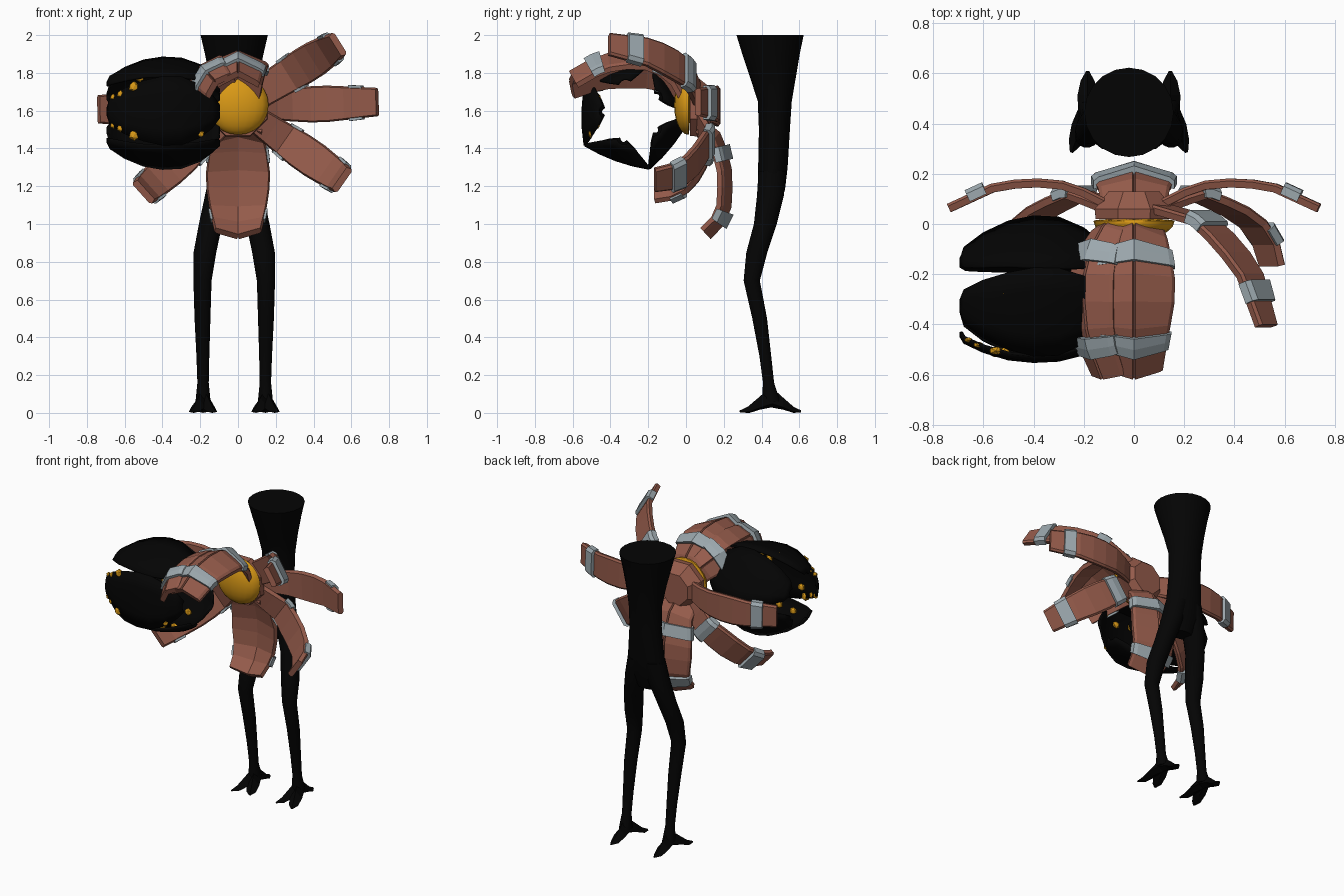
import bpy, bmesh, math
from mathutils import Vector

cube = bpy.data.objects.get("Cube")
if cube:
    bpy.data.objects.remove(cube, do_unlink=True)


def material(name, rgb):
    m = bpy.data.materials.new(name)
    m.use_nodes = True
    m.diffuse_color = (*rgb, 1)
    bsdf = m.node_tree.nodes["Principled BSDF"]
    bsdf.inputs["Base Color"].default_value = (*rgb, 1)
    bsdf.inputs["Roughness"].default_value = 0.8
    return m


WOOD = material("brown wood", (0.3, 0.105, 0.07))
STEEL = material("grey steel", (0.34, 0.4, 0.43))
GOLD = material("gold", (0.7, 0.32, 0.008))
BLACK = material("black", (0.0012, 0.0012, 0.0012))


def finish(name, bm, mat, smooth=False):
    bmesh.ops.recalc_face_normals(bm, faces=bm.faces)
    me = bpy.data.meshes.new(name)
    bm.to_mesh(me)
    bm.free()
    me.materials.append(mat)
    ob = bpy.data.objects.new(name, me)
    bpy.context.collection.objects.link(ob)
    if smooth:
        bpy.context.view_layer.objects.active = ob
        ob.select_set(True)
        bpy.ops.object.shade_smooth_by_angle(angle=math.radians(40))
        ob.select_set(False)
    return ob


def skin(bm, rings, closed=True):
    """Join rings of points with quads; closed rings get end caps."""
    vs = [[bm.verts.new(p) for p in r] for r in rings]
    n = len(vs[0])
    for a, b in zip(vs, vs[1:]):
        for i in range(n if closed else n - 1):
            j = (i + 1) % n
            bm.faces.new((a[i], a[j], b[j], b[i]))
    if closed:
        bm.faces.new(vs[0])
        bm.faces.new(vs[-1])


def ellipse(x, y, z, rx, ry, n=14):
    return [Vector((x + rx * math.cos(i * math.tau / n), y + ry * math.sin(i * math.tau / n), z))
            for i in range(n)]


# ---- plank petals around the hub ----
HUB = Vector((0, 0, 1.62))


def along(path, f):
    pts = [Vector(p) for p in path]
    lengths = [(b - a).length for a, b in zip(pts, pts[1:])]
    d = f * sum(lengths)
    for a, b, l in zip(pts, pts[1:], lengths):
        if d <= l or b is pts[-1]:
            return a + (b - a) * (d / l)
        d -= l


def petal(name, degrees, path, widths, ridge, bands, thick=0.036):
    a = math.radians(degrees)
    out, side = Vector((math.cos(a), 0, math.sin(a))), Vector((-math.sin(a), 0, math.cos(a)))

    def half_width(f):
        w0, w1, w2 = widths
        return w0 + (w1 - w0) * f / 0.5 if f < 0.5 else w1 + (w2 - w1) * (f - 0.5) / 0.5

    def place(f, section):
        p = along(path, f)
        t = (along(path, min(f + 0.05, 1)) - along(path, max(f - 0.05, 0))).normalized()
        ring = []
        for u, h in section:
            s, y = p.x - t.y * h, p.y + t.x * h
            ring.append(HUB + out * s + Vector((0, y, 0)) + side * u)
        return ring

    # wide petals are two ridged planks with a groove between, slim ones a single flat plank
    bm = bmesh.new()
    for k in (-1, 1) if ridge else (1,):
        rings = []
        for i in range(8):
            w = half_width(i / 7)
            edge = [(k * (w - 0.012), -ridge * 0.93), (k * w, -ridge - 0.01), (k * (w - 0.008), -ridge - thick)]
            if ridge:
                section = [(0, -0.014), (k * 0.006, 0)] + edge + [(0, -thick)]
            else:
                section = edge + [(-u, h) for u, h in reversed(edge)]
            rings.append(place(i / 7, section))
        skin(bm, rings)
    finish(name, bm, WOOD)

    bm = bmesh.new()
    for f0, f1 in bands:       # straps over the outer face
        rings = []
        for f in (f0, (f0 + f1) / 2, f1):
            w = half_width(f) + 0.008
            rings.append(place(f, [(-w, -ridge - 0.03), (-w, -ridge + 0.004), (-w + 0.02, -ridge + 0.02),
                                   (0, 0.02), (w - 0.02, -ridge + 0.02), (w, -ridge + 0.004),
                                   (w, -ridge - 0.03), (0, -0.025)]))
        skin(bm, rings)
    finish(name + "_bands", bm, STEEL)


TOP = [(.09, .05), (.17, .01), (.25, -.08), (.295, -.2), (.3, -.35), (.27, -.48), (.19, -.62)]
BOTTOM = [(.07, .1), (.15, .2), (.36, .25), (.55, .24), (.64, .195), (.7, .13)]
SIDE = [(.11, .1), (.25, .17), (.42, .185), (.56, .165), (.745, .08)]
LOWER = [(.11, .08), (.3, .14), (.48, .08), (.6, .01), (.67, -.08), (.69, -.16)]
UPPER = [(.12, .08), (.33, .03), (.46, -.07), (.565, -.2), (.64, -.4)]
SLIM = (.07, .1, .075)
NEAR, FAR = (.25, .36), (.76, .87)
petal("top_petal", 90, TOP, (.12, .17, .115), .065, (NEAR, FAR))
petal("upper_right_petal", 132, TOP, (.08, .125, .09), .03, (NEAR, FAR))
petal("upper_left_petal", 32, UPPER, (.08, .1, .068), 0, (NEAR, FAR))
petal("left_petal", 2, SIDE, SLIM, 0, (FAR,))
petal("right_petal", 181, SIDE, SLIM, 0, (FAR,))
petal("lower_left_petal", -35, LOWER, SLIM, 0, (NEAR, FAR))
petal("lower_right_petal", 222, LOWER, SLIM, 0, (NEAR, FAR))
petal("bottom_petal", -90, BOTTOM, (.13, .175, .125), .045, (NEAR, FAR))

# ---- hub and golden centre ----
bm = bmesh.new()
skin(bm, [[HUB + Vector((r * math.cos(i * math.tau / 8 + .39), y, r * math.sin(i * math.tau / 8 + .39)))
           for i in range(8)] for y, r in ((.02, .165), (.06, .17), (.13, .11))])
finish("hub", bm, WOOD)

bm = bmesh.new()
bmesh.ops.create_uvsphere(bm, u_segments=20, v_segments=12, radius=1)
for v in bm.verts:
    depth = .075 if v.co.y < 0 else .01
    v.co = Vector((v.co.x * .162, .012 + v.co.y * depth, 1.63 + v.co.z * .158))
finish("flower_centre", bm, GOLD, True)

# ---- dark open pod made of five curved blades ----
POD_Y, POD_Z = -.28, 1.59
STATIONS = [(-.69, .15, .02), (-.675, .175, .07), (-.6, .21, .12), (-.5, .24, .16), (-.4, .25, .182),
            (-.3, .245, .18), (-.2, .22, .14), (-.14, .19, .09), (-.1, .165, .035)]


def pod_point(degrees, x, r, u):
    a = math.radians(degrees)
    return Vector((x, POD_Y + r * math.cos(a) - u * math.sin(a), POD_Z + r * math.sin(a) + u * math.cos(a)))


def stud(bm, angle, x, r, u, size):
    got = bmesh.ops.create_icosphere(bm, subdivisions=1, radius=size)
    for v in got["verts"]:
        v.co.y *= .6
        v.co += pod_point(angle, x, r, u)


studs = bmesh.new()
for k in range(5):
    angle = 34 + 72 * k
    bm = bmesh.new()
    skin(bm, [[pod_point(angle, x, r + .018 * (1 - q * q), w * q) for q in (-1, -.5, 0, .5, 1)]
              for x, r, w in STATIONS], closed=False)
    blade = finish("pod_blade_%d" % (k + 1), bm, BLACK, True)
    mod = blade.modifiers.new("thickness", "SOLIDIFY")
    mod.thickness = .012
    mod.offset = 0
    # studs on the inner face of each blade
    for x, u in ((-.52, .07), (-.4, .09), (-.28, .07)):
        for flip in (-1, 1):
            stud(studs, angle, x, .23, u * flip, .026)

# studs set right through the front blade
for x, r, u, size in ((-.66, .185, .075, .018), (-.62, .205, .09, .022),
                      (-.55, .23, .128, .03), (-.2, .222, .12, .022)):
    for flip in (-1, 1):
        stud(studs, 178, x, r, u * flip, size)
finish("pod_studs", studs, GOLD)

# ---- torso, legs and clawed feet ----
MID = -.02
bm = bmesh.new()
skin(bm, [ellipse(MID, y, z, rx, ry, 20) for z, y, rx, ry in (
    (2, .445, .178, .178), (1.9, .45, .155, .152), (1.78, .46, .13, .122), (1.65, .47, .112, .09),
    (1.5, .468, .11, .082), (1.3, .46, .128, .078), (1.18, .452, .135, .072), (1.08, .44, .07, .05))])
finish("torso", bm, BLACK, True)

LEG = [(1.28, .055, .457, .072, .075), (1.15, .085, .447, .07, .073), (1, .125, .42, .062, .062),
       (.85, .155, .375, .06, .057), (.7, .168, .348, .048, .044), (.5, .168, .39, .042, .04),
       (.3, .166, .42, .034, .032), (.16, .165, .437, .03, .03), (.06, .165, .45, .04, .05)]
for k, word in ((1, "left"), (-1, "right")):
    bm = bmesh.new()
    skin(bm, [ellipse(MID + k * x, y, z, rx, ry) for z, x, y, rx, ry in LEG])
    finish(word + "_leg", bm, BLACK, True)

    bm = bmesh.new()
    ankle = Vector((MID + k * .165, .45, 0))
    for dx, dy in ((.065, -.165), (-.065, -.15), (0, .16)):
        d = Vector((k * dx, dy, 0))
        across = Vector((-d.y, d.x, 0)).normalized()
        rings = []
        for f, z, w, h in ((0, .09, .038, .055), (.4, .055, .04, .032),
                           (.75, .022, .028, .016), (1, .014, .006, .005)):
            c = ankle + d * f + Vector((0, 0, z))
            up = Vector((0, 0, h))
            rings.append([c + up, c + across * w - up * .6, c - up, c - across * w - up * .6])
        skin(bm, rings)
    low = min(v.co.z for v in bm.verts)
    for v in bm.verts:
        v.co.z -= low
    finish(word + "_foot", bm, BLACK)
